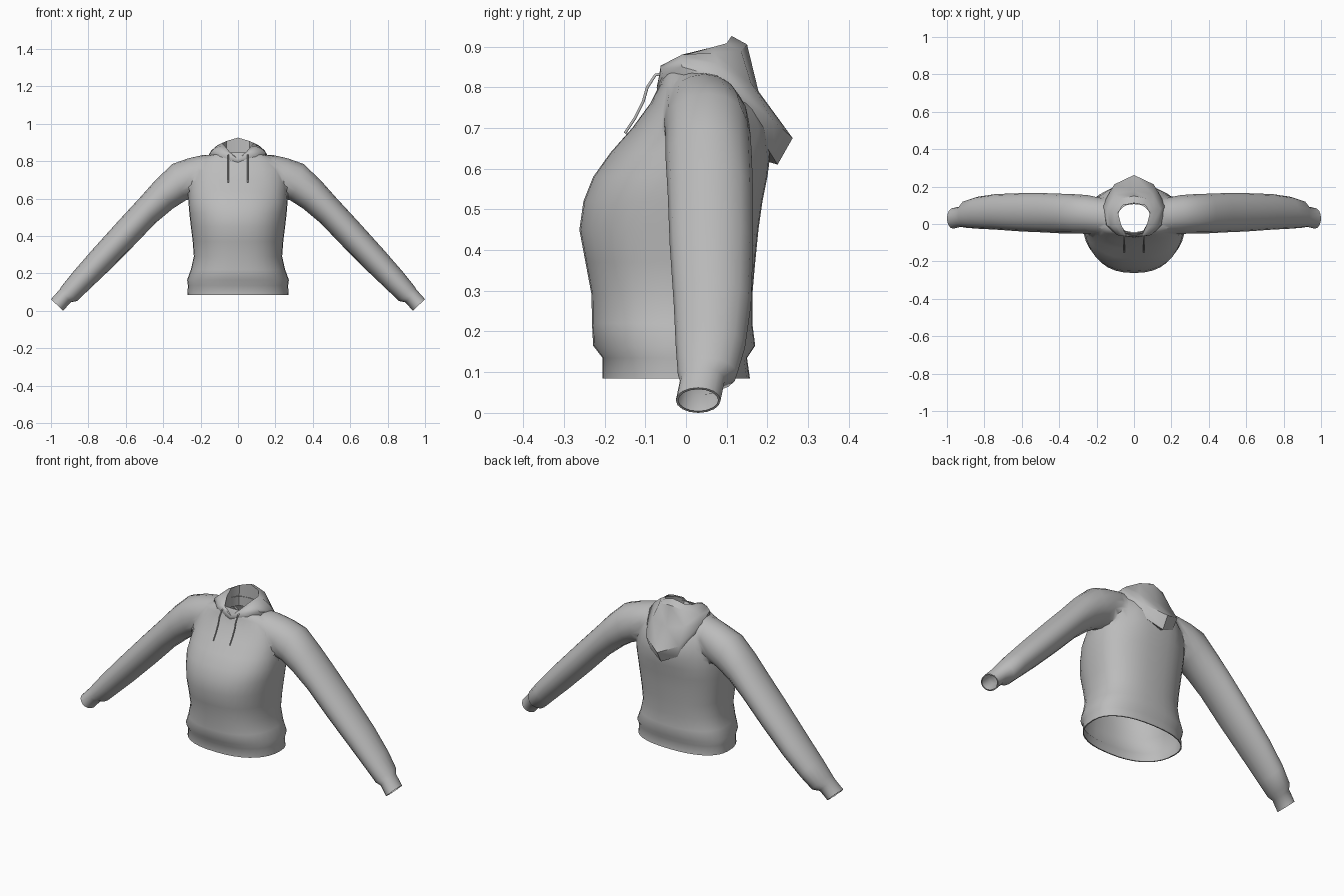
import bpy, bmesh, math
from mathutils import Vector

if "Cube" in bpy.data.objects:
    bpy.data.objects.remove(bpy.data.objects["Cube"])

cloth = bpy.data.materials.new("grey_cloth")
cloth.diffuse_color = (0.5, 0.5, 0.5, 1)
cloth.use_nodes = True
cloth.node_tree.nodes["Principled BSDF"].inputs["Base Color"].default_value = cloth.diffuse_color


def make_object(name, bm):
    bmesh.ops.recalc_face_normals(bm, faces=bm.faces)
    me = bpy.data.meshes.new(name)
    bm.to_mesh(me)
    bm.free()
    ob = bpy.data.objects.new(name, me)
    bpy.context.collection.objects.link(ob)
    me.materials.append(cloth)
    return ob


def loft(name, rings):
    """Closed tube through rings of points, capped at both ends."""
    bm = bmesh.new()
    loops = [[bm.verts.new(p) for p in r] for r in rings]
    n = len(loops[0])
    for a, b in zip(loops, loops[1:]):
        for i in range(n):
            j = (i + 1) % n
            bm.faces.new((a[i], a[j], b[j], b[i]))
    bm.faces.new(loops[0])
    bm.faces.new(loops[-1])
    return make_object(name, bm)


def smooth(ob, angle):
    bpy.ops.object.select_all(action='DESELECT')
    ob.select_set(True)
    bpy.context.view_layer.objects.active = ob
    bpy.ops.object.shade_smooth_by_angle(angle=math.radians(angle))


def spow(v, e):
    return math.copysign(abs(v) ** e, v)


# Body: height, half width, front y, back y
BODY = [(0.085, 0.27, -0.205, 0.157), (0.135, 0.268, -0.205, 0.15),
        (0.165, 0.272, -0.228, 0.17), (0.22, 0.252, -0.231, 0.163),
        (0.29, 0.236, -0.232, 0.163), (0.37, 0.242, -0.247, 0.17),
        (0.45, 0.252, -0.262, 0.178), (0.52, 0.26, -0.252, 0.188),
        (0.58, 0.265, -0.228, 0.2), (0.64, 0.262, -0.185, 0.208),
        (0.70, 0.25, -0.132, 0.203), (0.76, 0.235, -0.088, 0.177),
        (0.805, 0.20, -0.065, 0.145), (0.832, 0.15, -0.058, 0.125),
        (0.846, 0.10, -0.05, 0.112)]
body_rings = []
for z, w, yf, yb in BODY:
    ring = []
    for i in range(36):
        a = math.tau * i / 36
        s = spow(math.sin(a), 0.85)
        yc = 0.0
        ring.append((w * spow(math.cos(a), 0.85),
                     yc + s * ((yb - yc) if s > 0 else (yc - yf)), z))
    body_rings.append(ring)
body = loft("hoodie_body", body_rings)

# Sleeves: top x, top z, bottom x, bottom z, front y, back y
SLEEVE = [(0.10, 0.832, 0.10, 0.72, -0.03, 0.11), (0.18, 0.842, 0.17, 0.66, -0.05, 0.14),
          (0.27, 0.825, 0.23, 0.605, -0.058, 0.165), (0.35, 0.785, 0.28, 0.59, -0.055, 0.165),
          (0.44, 0.70, 0.35, 0.545, -0.05, 0.162), (0.52, 0.61, 0.44, 0.47, -0.045, 0.165),
          (0.64, 0.48, 0.56, 0.345, -0.04, 0.165), (0.78, 0.325, 0.70, 0.205, -0.03, 0.16),
          (0.88, 0.21, 0.80, 0.11, -0.025, 0.145), (0.94, 0.135, 0.86, 0.052, -0.02, 0.125),
          (0.955, 0.112, 0.895, 0.045, -0.015, 0.095), (1.0, 0.062, 0.935, 0.0, -0.025, 0.085)]
for side in (-1, 1):
    rings = []
    for tx, tz, bx, bz, y0, y1 in SLEEVE:
        c = Vector(((tx + bx) / 2, (y0 + y1) / 2, (tz + bz) / 2))
        u = Vector((tx - bx, 0, tz - bz)) / 2
        v = Vector((0, (y1 - y0) / 2, 0))
        ring = [c + u * math.cos(math.tau * i / 16) + v * math.sin(math.tau * i / 16)
                for i in range(16)]
        rings.append([(side * p.x, p.y, p.z) for p in ring])
    sleeve = loft("sleeve", rings)
    mod = body.modifiers.new("join", 'BOOLEAN')
    mod.operation, mod.solver, mod.object = 'UNION', 'EXACT', sleeve
    bpy.context.view_layer.objects.active = body
    bpy.ops.object.modifier_apply(modifier=mod.name)
    bpy.data.objects.remove(sleeve)

# Open the hem, cuffs and neck, leaving a thin rim, and soften the shoulder seams
bm = bmesh.new()
bm.from_mesh(body.data)
bm.faces.ensure_lookup_table()
caps = [f for f in bm.faces if len(f.verts) > 12 and
        (f.calc_center_median().z < 0.1 or f.calc_center_median().z > 0.84)]
bmesh.ops.inset_individual(bm, faces=caps, thickness=0.006)
bmesh.ops.delete(bm, geom=caps, context='FACES')
seam = [v for v in bm.verts if 0.14 < abs(v.co.x) < 0.33 and v.co.z > 0.62]
for _ in range(3):
    bmesh.ops.smooth_vert(bm, verts=seam, factor=0.4, use_axis_x=True,
                          use_axis_y=True, use_axis_z=True)
bm.to_mesh(body.data)
bm.free()
smooth(body, 50)

# Hood: columns from front to back; each runs inner wall, rim, then over and down
HOOD = [
    [(0, -0.045, 0.79), (0, -0.058, 0.812), (0, -0.066, 0.812), (0, -0.07, 0.806), (0, -0.072, 0.80), (0, -0.07, 0.785)],
    [(0.05, -0.035, 0.79), (0.045, -0.055, 0.85), (0.06, -0.062, 0.853), (0.08, -0.062, 0.845), (0.095, -0.056, 0.83), (0.095, -0.045, 0.81)],
    [(0.075, 0, 0.79), (0.07, 0, 0.88), (0.095, -0.01, 0.88), (0.125, -0.012, 0.868), (0.145, -0.01, 0.85), (0.15, -0.005, 0.825)],
    [(0.085, 0.06, 0.79), (0.085, 0.06, 0.897), (0.11, 0.07, 0.885), (0.142, 0.08, 0.858), (0.164, 0.095, 0.82), (0.15, 0.135, 0.77)],
    [(0.065, 0.1, 0.79), (0.06, 0.1, 0.908), (0.075, 0.135, 0.89), (0.1, 0.16, 0.81), (0.105, 0.212, 0.72), (0.085, 0.2, 0.65)],
    [(0, 0.11, 0.79), (0, 0.112, 0.926), (0, 0.15, 0.905), (0, 0.178, 0.79), (0, 0.262, 0.675), (0, 0.225, 0.61)]]
bm = bmesh.new()
cols = [[bm.verts.new(p) for p in c] for c in HOOD]
cols += [[bm.verts.new((-x, y, z)) for x, y, z in c] for c in HOOD[-2:0:-1]]
for k, a in enumerate(cols):
    b = cols[(k + 1) % len(cols)]
    for i in range(5):
        bm.faces.new((a[i], a[i + 1], b[i + 1], b[i]))
    # tuck the lower edge back under, against the body
tucked = [bm.verts.new((c[5].co.x * 0.85, c[5].co.y * 0.85, c[5].co.z + 0.01)) for c in cols]
for k, a in enumerate(cols):
    m = (k + 1) % len(cols)
    bm.faces.new((a[5], tucked[k], tucked[m], cols[m][5]))
hood = make_object("hood", bm)
smooth(hood, 45)

# Drawstrings
for side in (-1, 1):
    cu = bpy.data.curves.new("drawstring", 'CURVE')
    cu.dimensions = '3D'
    cu.bevel_depth, cu.bevel_resolution, cu.use_fill_caps = 0.004, 1, True
    sp = cu.splines.new('POLY')
    path = [(-0.05, 0.835), (-0.075, 0.83), (-0.095, 0.80), (-0.105, 0.765), (-0.125, 0.725), (-0.15, 0.687)]
    sp.points.add(len(path) - 1)
    for p, (y, z) in zip(sp.points, path):
        p.co = (side * 0.052, y, z, 1)
    cu.materials.append(cloth)
    bpy.context.collection.objects.link(bpy.data.objects.new("drawstring", cu))
